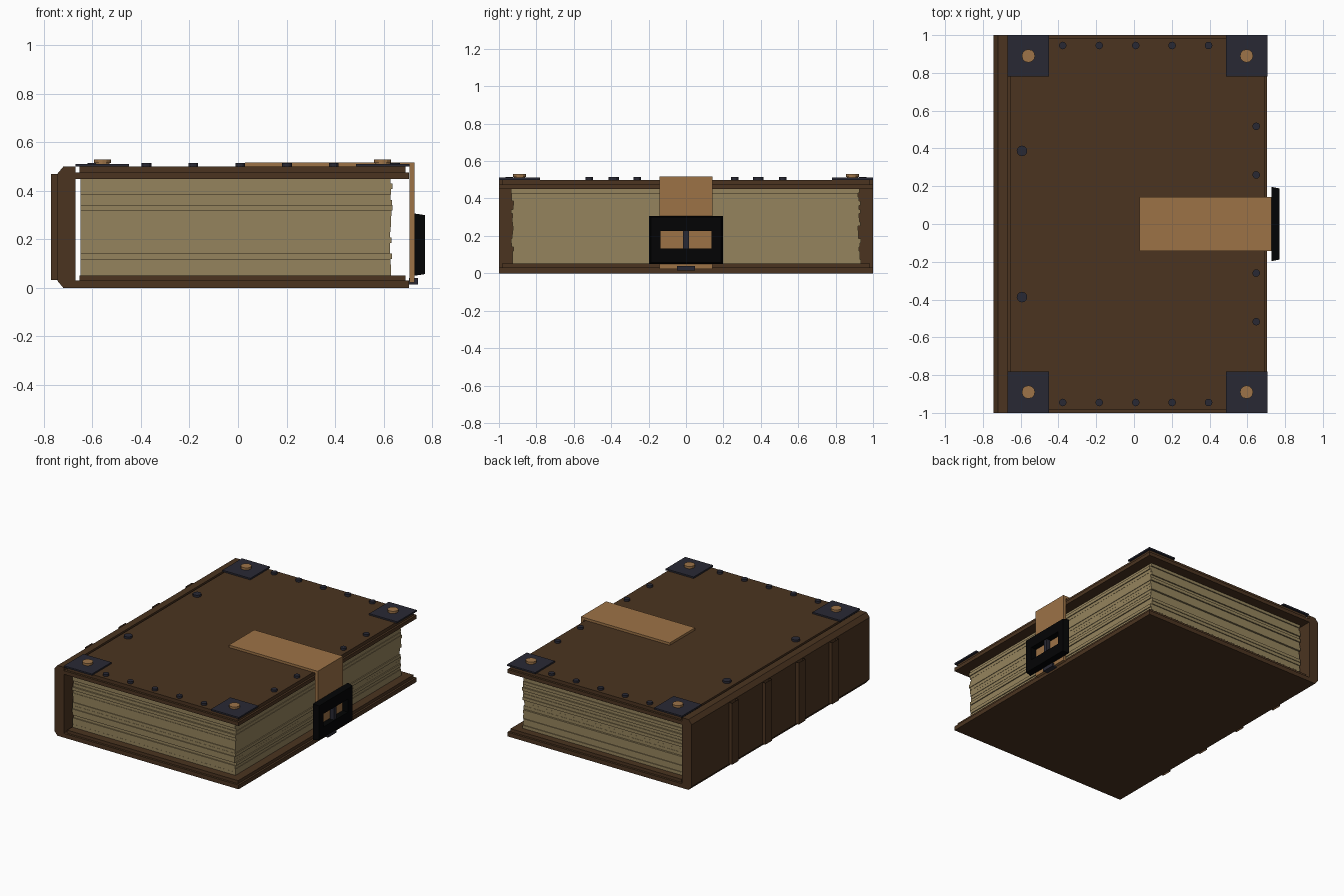
import bpy, bmesh, random

random.seed(11)
cube = bpy.data.objects.get("Cube")
if cube:
    bpy.data.objects.remove(cube, do_unlink=True)


def material(name, rgb):
    m = bpy.data.materials.new(name)
    m.use_nodes = True
    m.diffuse_color = (*rgb, 1)
    m.node_tree.nodes["Principled BSDF"].inputs["Base Color"].default_value = (*rgb, 1)
    return m


leather = material("dark leather", (0.070, 0.034, 0.0145))
paper = material("aged paper", (0.30, 0.23, 0.11))
tan = material("tan leather", (0.335, 0.17, 0.062))
copper = material("copper", (0.34, 0.175, 0.066))
iron = material("dark iron", (0.022, 0.022, 0.034))
black = material("black iron", (0.001, 0.0012, 0.0015))


def finish(name, bm, mat):
    bmesh.ops.recalc_face_normals(bm, faces=bm.faces)
    mesh = bpy.data.meshes.new(name)
    bm.to_mesh(mesh)
    bm.free()
    mesh.materials.append(mat)
    ob = bpy.data.objects.new(name, mesh)
    bpy.context.collection.objects.link(ob)


def add_box(bm, x, y, z):
    """Add a box given (low, high) ranges."""
    for v in bmesh.ops.create_cube(bm, size=1)["verts"]:
        v.co = [r[0] if c < 0 else r[1] for c, r in zip(v.co, (x, y, z))]


def box(name, x, y, z, mat):
    bm = bmesh.new()
    add_box(bm, x, y, z)
    finish(name, bm, mat)


def prism(name, profile, y, mat):
    """Extrude an XZ profile along y."""
    bm = bmesh.new()
    face = bm.faces.new([bm.verts.new((px, y[0], pz)) for px, pz in profile])
    new = bmesh.ops.extrude_face_region(bm, geom=[face])["geom"]
    moved = [g for g in new if isinstance(g, bmesh.types.BMVert)]
    bmesh.ops.translate(bm, verts=moved, vec=(0, y[1] - y[0], 0))
    finish(name, bm, mat)


def disc(name, x, y, tiers, mat, sides=12):
    """Stack of (radius, low, high) cylinders."""
    bm = bmesh.new()
    for r, lo, hi in tiers:
        verts = bmesh.ops.create_cone(bm, cap_ends=True, segments=sides,
                                      radius1=r, radius2=r, depth=hi - lo)["verts"]
        bmesh.ops.translate(bm, verts=verts, vec=(x, y, (lo + hi) / 2))
    finish(name, bm, mat)


# Covers: a wide board with a slightly smaller board on top
for name, base, mid, top in (("bottom", 0, 0.03, 0.052), ("top", 0.45, 0.476, 0.5)):
    box(name + "_cover_board", (-0.67, 0.705), (-1, 1), (base, mid), leather)
    box(name + "_cover_panel", (-0.654, 0.691), (-0.985, 0.985), (mid, top), leather)

# Spine with chamfered outer edges
prism("spine", [(-0.67, 0), (-0.72, 0), (-0.745, 0.03), (-0.745, 0.47),
                (-0.72, 0.5), (-0.67, 0.5)], (-1, 1), leather)

# Four raised bands: thin folded strips, open at both ends
for i in range(4):
    y = -0.58 + i * 0.375
    bm = bmesh.new()
    add_box(bm, (-0.77, -0.745), (y - 0.037, y + 0.037), (0.032, 0.47))
    bm.normal_update()
    ends = [f for f in bm.faces if abs(f.normal.z) > 0.5]
    bmesh.ops.delete(bm, geom=ends, context="FACES")
    finish("spine_band", bm, leather)

# Page block: even sheaves with slightly uneven edges
bm = bmesh.new()
sheaves = 18
thick = (0.452 - 0.052) / sheaves
for i in range(sheaves):
    z = 0.052 + i * thick
    add_box(bm, (-0.65, random.uniform(0.626, 0.637)),
            (-random.uniform(0.92, 0.936), random.uniform(0.92, 0.936)), (z, z + thick))
finish("pages", bm, paper)

# Corner plates, each held by a copper rivet
for side in (-1, 1):
    for x in (-0.559, 0.596):
        y = side * 0.89
        box("corner_plate", (x - 0.11, x + 0.11), (y - 0.11, y + 0.11), (0.5, 0.511), iron)
        disc("corner_rivet", x, y, [(0.029, 0.51, 0.518), (0.035, 0.515, 0.53)], copper)

    # Studs along the edges of the top cover
    for i in range(5):
        disc("edge_stud", 0.009 + (i - 2) * 0.193, side * 0.945, [(0.02, 0.499, 0.515)], iron)
    for y in (0.26, 0.517):
        disc("fore_edge_stud", 0.647, side * y, [(0.02, 0.499, 0.515)], iron)
    disc("hinge_stud", -0.593, side * 0.387, [(0.028, 0.499, 0.515)], iron)

# Strap folded over the fore edge
prism("strap", [(0.028, 0.5), (0.706, 0.5), (0.706, 0.023), (0.727, 0.023),
                (0.727, 0.517), (0.028, 0.517)], (-0.142, 0.142), tan)
box("strap_catch", (0.705, 0.742), (-0.047, 0.047), (0.014, 0.04), iron)

# Buckle frame: tapered plate with a window
bm = bmesh.new()
rings = []
for x, hy, z0, z1 in ((0.727, 0.197, 0.05, 0.307), (0.77, 0.188, 0.057, 0.3),
                      (0.77, 0.137, 0.132, 0.225), (0.727, 0.137, 0.132, 0.225)):
    rings.append([bm.verts.new((x, sy * hy, z))
                  for sy, z in ((-1, z0), (1, z0), (1, z1), (-1, z1))])
for a, b in zip(rings, rings[1:] + rings[:1]):
    for i in range(4):
        j = (i + 1) % 4
        bm.faces.new((a[i], a[j], b[j], b[i]))
finish("buckle_frame", bm, black)
box("buckle_pin", (0.735, 0.764), (-0.015, 0.015), (0.125, 0.232), iron)
